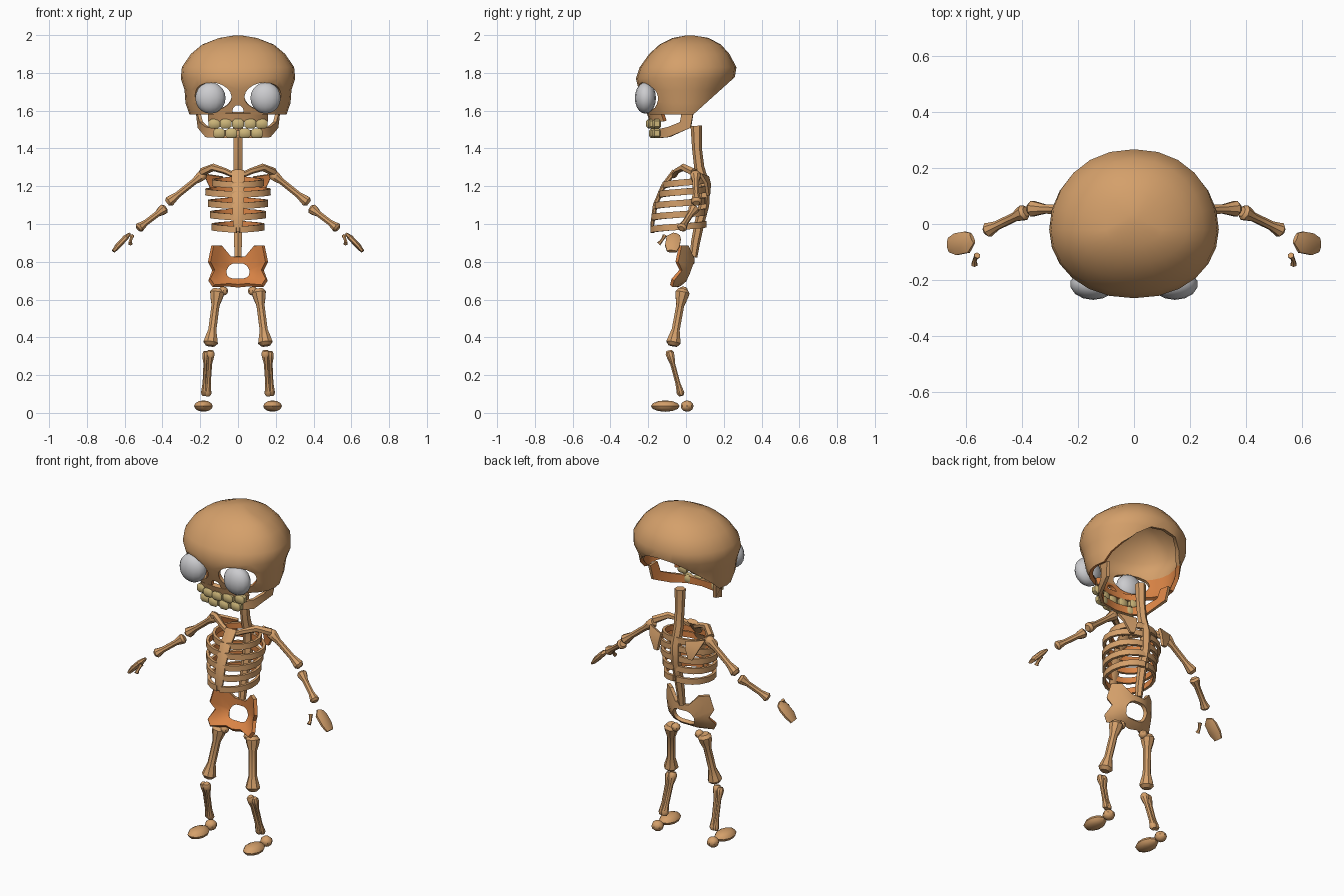
import bpy, bmesh, math
from mathutils import Vector

if "Cube" in bpy.data.objects:
    bpy.data.objects.remove(bpy.data.objects["Cube"])


def material(name, rgb):
    m = bpy.data.materials.new(name)
    m.diffuse_color = (*rgb, 1)
    m.use_nodes = True
    m.node_tree.nodes["Principled BSDF"].inputs["Base Color"].default_value = m.diffuse_color
    return m


BONE = material("bone tan", (0.66, 0.35, 0.145))
INNER = material("inner orange", (0.70, 0.23, 0.06))
EYE = material("eye grey", (0.60, 0.60, 0.62))
TOOTH = material("tooth yellow", (0.60, 0.46, 0.19))


def finish(name, bm, mat=BONE, mirror=False, thick=0, offset=0, cutters=(), rule=None, angle=40):
    """Make an object, bake its modifiers, colour faces by rule, shade by angle."""
    bmesh.ops.recalc_face_normals(bm, faces=bm.faces)
    me = bpy.data.meshes.new(name)
    bm.to_mesh(me)
    bm.free()
    me.materials.append(mat)
    me.materials.append(INNER)
    ob = bpy.data.objects.new(name, me)
    bpy.context.collection.objects.link(ob)
    if mirror:
        ob.modifiers.new("Mirror", 'MIRROR').merge_threshold = 0.002
    if thick:
        s = ob.modifiers.new("Solidify", 'SOLIDIFY')
        s.thickness, s.offset = thick, offset
    for c in cutters:
        b = ob.modifiers.new("Cut", 'BOOLEAN')
        b.operation, b.object, b.solver = 'DIFFERENCE', c, 'EXACT'
    dg = bpy.context.evaluated_depsgraph_get()
    dg.update()
    baked = bpy.data.meshes.new_from_object(ob.evaluated_get(dg))
    ob.modifiers.clear()
    ob.data = baked
    for p in baked.polygons:
        p.use_smooth = True
        if rule:
            p.material_index = 1 if rule(p.center, p.normal) else 0
    baked.set_sharp_from_angle(angle=math.radians(angle))
    return ob


def grid(rows, wrap=False, bm=None):
    """Skin rows of points with quads."""
    bm = bm or bmesh.new()
    vs = [[bm.verts.new(p) for p in r] for r in rows]
    n = len(rows[0])
    for a, b in zip(vs, vs[1:]):
        for i in range(n if wrap else n - 1):
            j = (i + 1) % n
            bm.faces.new((a[i], a[j], b[j], b[i]))
    return bm, vs


def tube(name, pts, radii, sides=8, squash=(1, 1), **kw):
    pts = [Vector(p) for p in pts]
    whole = (pts[-1] - pts[0]).normalized()
    ref = Vector((0, 1, 0)) if abs(whole.x) > 0.5 else Vector((1, 0, 0))
    rows = []
    for i, p in enumerate(pts):
        d = (pts[min(i + 1, len(pts) - 1)] - pts[max(i - 1, 0)]).normalized()
        v = d.cross(ref).normalized()
        u = v.cross(d)
        rows.append([p + radii[i] * (u * squash[0] * math.cos(a) + v * squash[1] * math.sin(a))
                     for a in (math.tau * (k + 0.5) / sides for k in range(sides))])
    bm, vs = grid(rows, wrap=True)
    bm.faces.new(vs[0])
    bm.faces.new(vs[-1])
    return finish(name, bm, **kw)


def bone(name, a, b, r, top, bottom, squash=(1, 1)):
    """Long bone with a thin shaft and swollen ends, on both sides."""
    a, b = Vector(a), Vector(b)
    ts = (0, 0.06, 0.14, 0.28, 0.72, 0.86, 0.94, 1)
    rs = (top * .65, top, top * .9, r, r, bottom * .85, bottom, bottom * .6)
    return tube(name, [a.lerp(b, t) for t in ts], rs, squash=squash, mirror=True)


def blob(name, c, r, seg=12, rings=8, **kw):
    bm = bmesh.new()
    bmesh.ops.create_uvsphere(bm, u_segments=seg, v_segments=rings, radius=1)
    for v in bm.verts:
        v.co = Vector(c) + Vector((v.co.x * r[0], v.co.y * r[1], v.co.z * r[2]))
    return finish(name, bm, **kw)


# --- skull: open shell with sockets and nose cut through ---
rings = [(1.998, .02, .00, .04), (1.985, .10, -.07, .12), (1.95, .19, -.14, .185), (1.90, .25, -.195, .23),
         (1.83, .297, -.245, .267), (1.77, .303, -.265, .257), (1.71, .283, -.25, .225),
         (1.64, .278, -.225, .20), (1.56, .25, -.195, .19)]
rows = []
for z, hw, yf, yb in rings:
    yc = (yf + yb) / 2 if z > 1.99 else -0.02
    row = []
    for k in range(24):
        c, s = math.cos(math.tau * k / 24), math.sin(math.tau * k / 24)
        row.append((hw * math.copysign(abs(c) ** 0.92, c), yc + (yb - yc if s > 0 else yc - yf) * s, z))
    rows.append(row)
bm, vs = grid(rows, wrap=True)
bm.faces.new(vs[0])
for co, no in (((0, .05, 1.59), (0, .18, -.2)), ((0, 0, 1.58), (0, 0, -1))):
    bmesh.ops.bisect_plane(bm, geom=bm.verts[:] + bm.edges[:] + bm.faces[:],
                           plane_co=co, plane_no=no, clear_outer=True)
cutters = [blob("socket_cutter", (s * .14, -.22, 1.675), (.108, .13, .074), 16, 10) for s in (-1, 1)]
cutters.append(blob("nose_cutter", (0, -.2, 1.595), (.035, .12, .035), 6, 6))
finish("skull", bm, thick=.022, offset=-1, cutters=cutters,
       rule=lambda c, n: c.z < 1.68 and n.dot(Vector((c.x, c.y, 0))) < 0)
for c in cutters:
    bpy.data.objects.remove(c)

# upper jaw, a short curved band under the nose
arc = [(0, -.19), (.06, -.185), (.12, -.16), (.15, -.12)]
bm, _ = grid([[(x, y - .005, 1.59) for x, y in arc], [(x, y + .01, 1.545) for x, y in arc]])
finish("upper_jaw", bm, mirror=True, thick=.025, rule=lambda c, n: n.y > .3)

# lower jaw, a ribbon rising to the hinges
upper = [(0, -.155, 1.495), (.1, -.145, 1.50), (.165, -.09, 1.515), (.195, -.03, 1.54), (.21, -.02, 1.60)]
lower = [(0, -.16, 1.455), (.1, -.145, 1.455), (.165, -.09, 1.46), (.205, .025, 1.51), (.215, .04, 1.595)]
bm, _ = grid([upper, lower])
finish("lower_jaw", bm, mirror=True, thick=.018,
       rule=lambda c, n: n.x * c.x + n.y * (c.y - .02) < -.03)

# eyes
for s in (-1, 1):
    blob("eye", (s * .146, -.215, 1.667), (.082, .056, .083), 14, 10, mat=EYE)

# teeth, two curved rows of tapered blocks
for z, h, dy, row in ((1.53, .05, 0, (-.125, -.065, 0, .065, .125)), (1.48, .05, .012, (-.1, -.035, .035, .1))):
    for x in row:
        bm = bmesh.new()
        bmesh.ops.create_cube(bm, size=1)
        bmesh.ops.bevel(bm, geom=bm.edges[:], offset=.22, segments=1, affect='EDGES')
        for v in bm.verts:
            v.co = Vector((x + v.co.x * .062, -.188 + dy + 2.2 * x * x + v.co.y * .045, z + v.co.z * h))
        finish("tooth", bm, mat=TOOTH)

# --- spine and sternum ---
spine = [(.055, 1.52), (.058, 1.40), (.07, 1.30), (.098, 1.20), (.095, 1.10), (.07, 1.0), (.05, .90), (.04, .825)]
tube("spine", [(0, y, z) for y, z in spine], [.031, .026, .027, .03, .028, .026, .024, .02], 6)
chest = [(.96, -.18), (1.0, -.178), (1.1, -.163), (1.2, -.12), (1.28, -.06)]
tube("sternum", [(0, y, z) for z, y in chest], [.012, .028, .034, .036, .038], 8, squash=(1, .4))


def chest_y(z):
    for (z0, y0), (z1, y1) in zip(chest, chest[1:]):
        if z <= z1:
            return y0 + (y1 - y0) * (z - z0) / (z1 - z0)
    return chest[-1][1]


# --- ribs: flat hoops from spine to sternum ---
for z, hw in ((1.235, .125), (1.185, .16), (1.125, .145), (1.065, .135), (1.0, .125)):
    yf, yb = chest_y(z - .03), .10
    rows = []
    for dz in (.017, -.017):
        rows.append([(.008 + hw * math.sin(t), (yb + yf) / 2 + (yb - yf) / 2 * math.cos(t),
                      z + dz - .03 * i / 9) for i, t in ((i, math.pi * i / 9) for i in range(10))])
    bm, _ = grid(rows)
    finish("ribs", bm, mirror=True, thick=.016,
           rule=lambda c, n: n.x * c.x + n.y * (c.y + .03) < -.03)

# shoulders
tube("collarbone", [(.015, -.065, 1.255), (.07, -.05, 1.28), (.13, -.015, 1.30), (.19, .04, 1.275)],
     [.015, .016, .02, .022], 6, mirror=True)
bm, _ = grid([[(.08, .115, 1.25), (.18, .075, 1.265)], [(.085, .125, 1.21), (.16, .105, 1.215)],
              [(.10, .12, 1.15), (.125, .115, 1.15)]])
finish("shoulder_blade", bm, mirror=True, thick=.016, rule=lambda c, n: n.y < -.3)

# --- pelvis: curved sheet around a central hole ---
outer = [(0, .825), (.04, .828), (.09, .885), (.135, .885), (.152, .80), (.13, .755),
         (.152, .705), (.13, .672), (.05, .677), (0, .672)]
inner = [(0, .79), (.03, .79), (.05, .78), (.06, .765), (.065, .755), (.065, .74),
         (.06, .72), (.048, .71), (.03, .705), (0, .705)]


def pelvis_point(x, z):
    return (x, .035 - 3.6 * x * x - 8 * max(0, .775 - z) ** 2 * (1 - 3 * x), z)


rows = [[pelvis_point(a + (c - a) * t, b + (d - b) * t) for (a, b), (c, d) in zip(outer, inner)]
        for t in (0, .33, .66, 1)]
bm, _ = grid(rows)
finish("pelvis", bm, mirror=True, thick=.02, rule=lambda c, n: n.y < -.25)

# --- legs ---
bone("thigh_bone", (.108, -.015, .655), (.147, -.07, .355), .023, .04, .041)
blob("hip_knob", (.078, -.015, .645), (.026, .026, .024), 8, 6, mirror=True)
bone("shin_bone", (.145, -.09, .33), (.162, -.025, .09), .014, .024, .022)
bone("calf_bone", (.17, -.085, .325), (.18, -.023, .092), .011, .02, .018)
blob("foot", (.183, -.11, .036), (.052, .076, .03), 10, 6, mirror=True)
blob("heel", (.183, .006, .036), (.035, .034, .03), 8, 6, mirror=True)

# --- arms ---
bone("upper_arm", (.175, .05, 1.27), (.375, .055, 1.11), .018, .03, .03)
bone("forearm", (.385, .045, 1.085), (.53, -.025, .975), .017, .029, .027)
tube("hand", [(.577, -.05, .945), (.597, -.065, .925), (.635, -.072, .885), (.66, -.075, .855)],
     [.022, .042, .042, .028], 8, squash=(1, .38), mirror=True)
tube("thumb", [(.56, -.112, .94), (.566, -.122, .922), (.57, -.132, .908), (.57, -.145, .895)],
     [.012, .008, .008, .012], 6, mirror=True)
